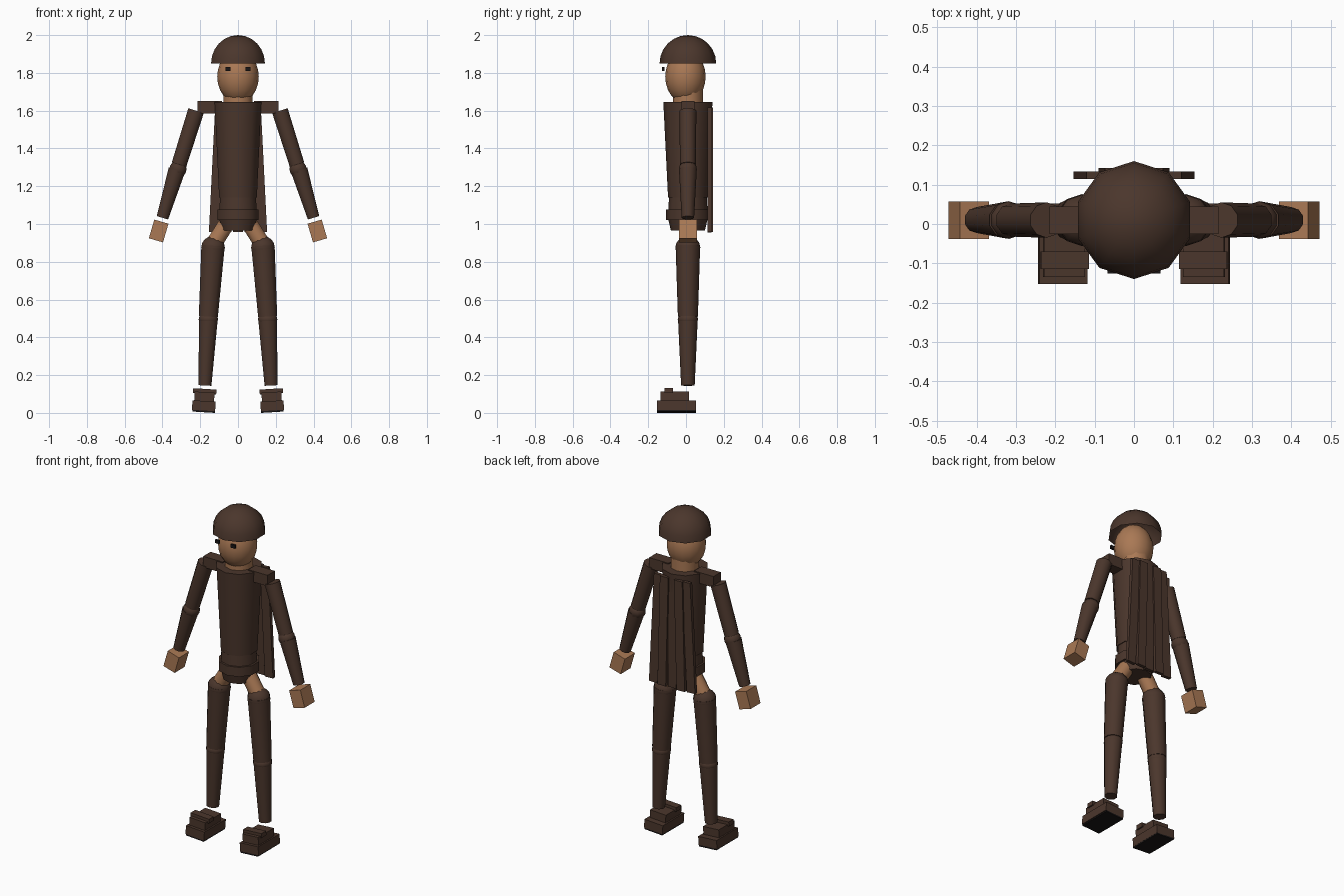
import bpy, bmesh, math
from mathutils import Vector, Matrix

if "Cube" in bpy.data.objects:
    bpy.data.objects.remove(bpy.data.objects["Cube"])

YC = 0.01   # body axis in y


def material(name, rgb):
    m = bpy.data.materials.new(name)
    m.diffuse_color = (*rgb, 1)
    m.use_nodes = True
    m.node_tree.nodes["Principled BSDF"].inputs["Base Color"].default_value = m.diffuse_color
    return m


CLOTH = material("dark_cloth", (0.07, 0.037, 0.025))
SKIN = material("skin", (0.40, 0.19, 0.09))
BLACK = material("black", (0.01, 0.008, 0.008))


def finish(name, bm, mat, smooth=False):
    me = bpy.data.meshes.new(name)
    bm.to_mesh(me)
    bm.free()
    me.materials.append(mat)
    ob = bpy.data.objects.new(name, me)
    bpy.context.collection.objects.link(ob)
    if smooth:
        bpy.context.view_layer.objects.active = ob
        bpy.ops.object.select_all(action='DESELECT')
        ob.select_set(True)
        bpy.ops.object.shade_smooth_by_angle(angle=math.radians(40))
    return ob


def box(name, loc, size, mat=CLOTH, tilt=0):
    bm = bmesh.new()
    m = Matrix.Translation(loc) @ Matrix.Rotation(tilt, 4, 'Y') @ Matrix.Diagonal((*size, 1))
    bmesh.ops.create_cube(bm, size=1, matrix=m)
    return finish(name, bm, mat)


def limb(name, a, b, ra, rb, mat=CLOTH, sides=10):
    """Tapered cylinder from lower point a to upper point b."""
    a, b = Vector(a), Vector(b)
    d = b - a
    m = (Matrix.Translation((a + b) / 2)
         @ Matrix.Rotation(math.atan2(d.x, d.z), 4, 'Y'))
    bm = bmesh.new()
    # first cone vertex on the y axis
    bmesh.ops.create_cone(bm, cap_ends=True, segments=sides, radius1=ra,
                          radius2=rb, depth=d.length, matrix=m)
    return finish(name, bm, mat, True)


def ball(name, loc, radii, mat=CLOTH, seg=10, rings=8, half=False):
    bm = bmesh.new()
    bmesh.ops.create_uvsphere(bm, u_segments=seg, v_segments=rings, radius=1)
    if half:
        bmesh.ops.delete(bm, geom=[v for v in bm.verts if v.co.z < -0.01], context='VERTS')
    bmesh.ops.transform(bm, matrix=Matrix.Translation(loc) @ Matrix.Diagonal((*radii, 1)),
                        verts=bm.verts)
    return finish(name, bm, mat, True)


# Head, neck and helmet
ball("head", (0, -0.003, 1.78), (0.11, 0.107, 0.14), SKIN, 16, 12)
limb("neck", (0, YC, 1.63), (0, YC, 1.71), 0.08, 0.08, SKIN)
ball("helmet", (0, YC, 1.85), (0.15, 0.15, 0.15), CLOTH, 10, 12, True)

# Torso, waist, belt and pelvis
limb("torso", (0, YC, 1.14), (0, YC, 1.645), 0.105, 0.13)
limb("waist", (0, YC, 1.07), (0, YC, 1.14), 0.104, 0.1)
limb("belt", (0, YC, 1.02), (0, YC, 1.077), 0.115, 0.115)
limb("pelvis", (0, YC, 0.965), (0, YC, 1.025), 0.09, 0.104)

# Cape of five fanned strips, alternating in depth
for i in range(-2, 3):
    box(f"cape_strip_{i + 3}", (i * 0.055, 0.133 if i % 2 else 0.124, 1.287),
        (0.055, 0.02, 0.66), CLOTH, -i * 0.025)

# Mirrored parts
for s, side in ((-1, "right"), (1, "left")):
    box(f"{side}_eye", (s * 0.053, -0.12, 1.82), (0.028, 0.012, 0.02), BLACK)
    box(f"{side}_shoulder", (s * 0.15, YC, 1.618), (0.13, 0.07, 0.066))

    # Arm
    limb(f"{side}_upper_arm", (s * 0.312, YC, 1.315), (s * 0.222, YC, 1.60), 0.042, 0.045)
    ball(f"{side}_elbow", (s * 0.318, YC, 1.29), (0.048, 0.048, 0.045))
    limb(f"{side}_forearm", (s * 0.40, YC, 1.033), (s * 0.324, YC, 1.285), 0.033, 0.047)
    box(f"{side}_hand", (s * 0.42, YC, 0.963), (0.078, 0.095, 0.103), SKIN, -s * 0.285)

    # Leg
    limb(f"{side}_hip", (s * 0.125, YC, 0.90), (s * 0.065, YC, 0.995), 0.045, 0.045, SKIN)
    ball(f"{side}_hip_joint", (s * 0.132, YC, 0.875), (0.066, 0.066, 0.062))
    limb(f"{side}_thigh", (s * 0.157, YC, 0.51), (s * 0.132, YC, 0.885), 0.053, 0.065)
    ball(f"{side}_knee", (s * 0.157, YC, 0.495), (0.054, 0.054, 0.04))
    limb(f"{side}_shin", (s * 0.175, YC, 0.145), (s * 0.157, YC, 0.495), 0.036, 0.052)

    # Stepped boot
    t = -s * 0.06
    box(f"{side}_boot_sole", (s * 0.181, -0.05, 0.008), (0.118, 0.205, 0.009), BLACK, t)
    box(f"{side}_boot_base", (s * 0.181, -0.05, 0.037), (0.123, 0.205, 0.052), CLOTH, t)
    box(f"{side}_boot_upper", (s * 0.178, -0.06, 0.085), (0.105, 0.15, 0.05), CLOTH, t)
    box(f"{side}_boot_strap", (s * 0.176, -0.092, 0.114), (0.123, 0.045, 0.026), CLOTH, t)
